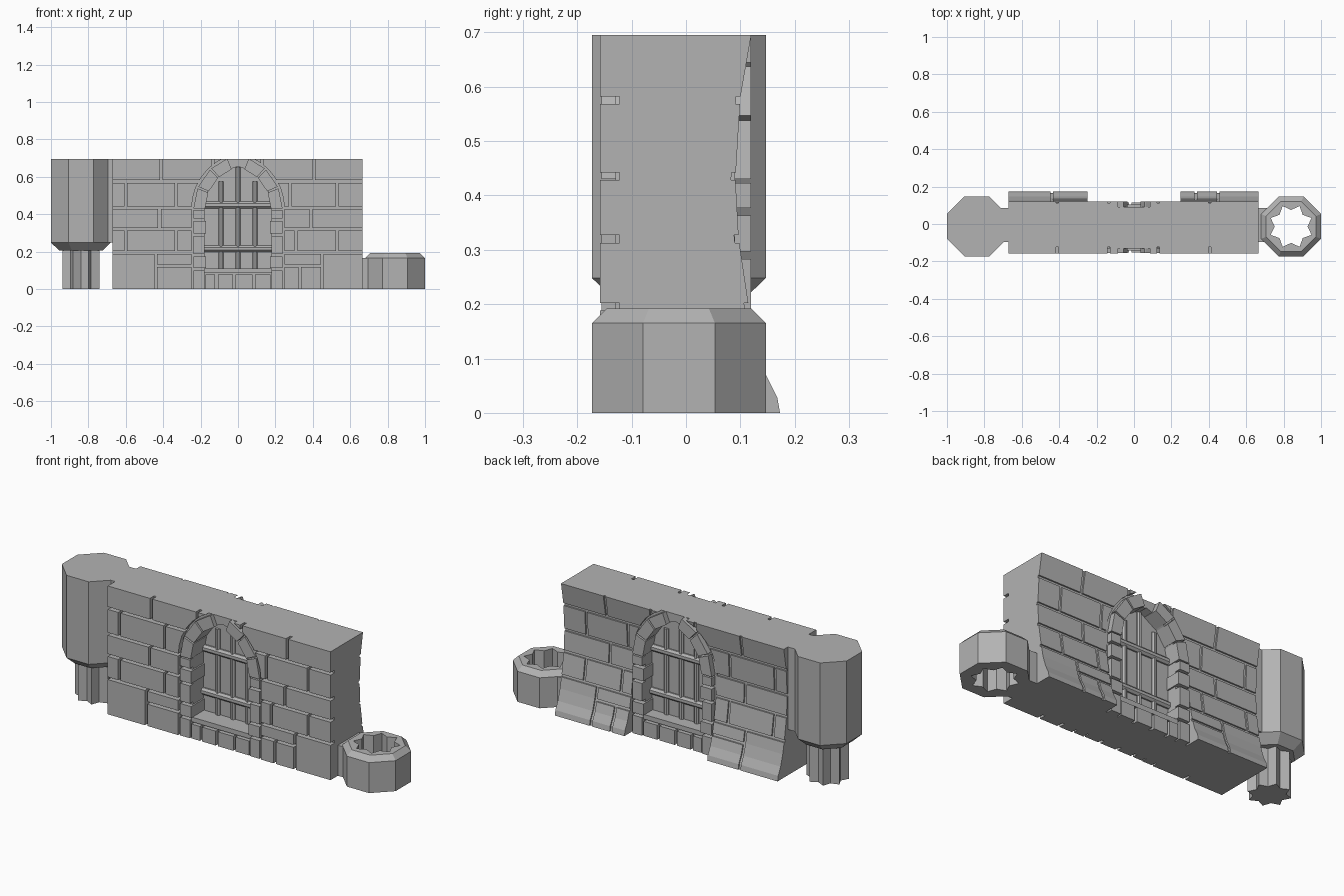
import bpy, bmesh
from math import sin, cos, pi, radians
from mathutils import Vector

if "Cube" in bpy.data.objects:
    bpy.data.objects.remove(bpy.data.objects["Cube"])

stone = bpy.data.materials.new("grey_stone")
stone.use_nodes = True
GREY = (0.45, 0.45, 0.45, 1)
stone.diffuse_color = GREY
stone.node_tree.nodes["Principled BSDF"].inputs["Base Color"].default_value = GREY

TOP, LEFT, RIGHT, FRONT, CORE = 0.695, -0.67, 0.665, -0.158, -0.122
BACK = [(0, .173), (.028, .168), (.07, .147), (.13, .129), (.2, .115),
        (.32, .097), (.43, .091), (.58, .1), (TOP, .12)]
HALF, SPRING, RADIUS, SHIFT, RIM = 0.18, 0.43, 0.2306, 0.0506, 0.068
AXES = {"x": lambda p, t: (t, p[0], p[1]),
        "y": lambda p, t: (p[0], t, p[1]),
        "z": lambda p, t: (p[0], p[1], t)}


def prism(bm, pts, axis, a, b):
    """Extrude a 2D outline along an axis from a to b."""
    lo, hi = ([bm.verts.new(AXES[axis](p, t)) for p in pts] for t in (a, b))
    bm.faces.new(lo)
    bm.faces.new(hi[::-1])
    for i in range(len(pts)):
        j = (i + 1) % len(pts)
        bm.faces.new((lo[i], hi[i], hi[j], lo[j]))


def box(bm, x, y, z):
    prism(bm, [(x[0], z[0]), (x[1], z[0]), (x[1], z[1]), (x[0], z[1])], "y", *y)


def finish(name, bm):
    bmesh.ops.recalc_face_normals(bm, faces=bm.faces[:])
    mesh = bpy.data.meshes.new(name)
    bm.to_mesh(mesh)
    bm.free()
    mesh.materials.append(stone)
    obj = bpy.data.objects.new(name, mesh)
    bpy.context.collection.objects.link(obj)
    return obj


def clip_top(bm):
    bmesh.ops.recalc_face_normals(bm, faces=bm.faces[:])
    geom = bm.verts[:] + bm.edges[:] + bm.faces[:]
    cut = bmesh.ops.bisect_plane(bm, geom=geom, plane_co=(0, 0, TOP),
                                 plane_no=(0, 0, 1), clear_outer=True)
    edges = [e for e in cut["geom_cut"] if isinstance(e, bmesh.types.BMEdge)]
    bmesh.ops.holes_fill(bm, edges=edges, sides=0)


def carve(targets, cutter):
    """Subtract the cutter from each target, then remove it."""
    cutter.hide_render = True
    for obj in targets:
        mod = obj.modifiers.new("carve", "BOOLEAN")
        mod.operation, mod.solver, mod.object = "DIFFERENCE", "EXACT", cutter
        bpy.context.view_layer.update()
        done = obj.evaluated_get(bpy.context.evaluated_depsgraph_get())
        mesh = bpy.data.meshes.new_from_object(done)
        obj.modifiers.clear()
        obj.data = mesh
    bpy.data.objects.remove(cutter)


def back_y(z):
    for (z0, y0), (z1, y1) in zip(BACK, BACK[1:]):
        if z <= z1:
            return y0 + (y1 - y0) * (z - z0) / (z1 - z0)
    return BACK[-1][1]


def wall_piece(bm, x0, x1, z0, z1, front, inset):
    """Slab with a flat front and the curved, flared back."""
    zs = [z0] + [z for z, _ in BACK if z0 < z < z1] + [z1]
    outline = [(front, z1), (front, z0)] + [(back_y(z) - inset, z) for z in zs]
    prism(bm, outline, "x", x0, x1)


def arch(side, degrees, extra):
    a = radians(degrees)
    r = RADIUS + extra
    return (side * (r * cos(a) - SHIFT), SPRING + r * sin(a))


# Wall core and courses of stones
bm = bmesh.new()
wall_piece(bm, LEFT, RIGHT, 0, TOP, CORE, 0.008)
core = finish("wall_core", bm)

COURSES = [
    (0, .195, [LEFT, -.44]), (0, .125, [-.44, -.24, 0]), (.125, .195, [-.44, 0]),
    (0, .125, [0, .33, .45]), (.125, .195, [0, .45]), (0, .195, [.45, RIGHT]),
    (.195, .32, [LEFT, -.6, -.33, 0, .31, .53, RIGHT]),
    (.32, .435, [LEFT, -.42, 0, .39, RIGHT]),
    (.435, .575, [LEFT, -.6, -.33, 0, .28, .53, RIGHT]),
    (.575, TOP, [LEFT, -.41, -.135, .13, .405, RIGHT])]
GAP = 0.007
bm = bmesh.new()
for z0, z1, joints in COURSES:
    for x0, x1 in zip(joints, joints[1:]):
        wall_piece(bm, x0 + GAP * (x0 != LEFT), x1 - GAP * (x1 != RIGHT),
                   z0 + GAP * (z0 > 0), z1 - GAP * (z1 < TOP), FRONT, 0)
bricks = finish("wall_bricks", bm)

# Opening for the pointed window
STEPS = [0, 11, 22, 33, 44, 55, 66, 77.3]
half = [arch(1, d, RIM) for d in STEPS]
half[-1] = (0, half[-1][1])
bm = bmesh.new()
outline = [(half[0][0], -.1)] + half + [(-x, z) for x, z in half[-2::-1]] + [(-half[0][0], -.1)]
prism(bm, outline, "y", -.4, .4)
carve([core, bricks], finish("window_cutter", bm))

# Recessed mortar ring that carries the window surround
bm = bmesh.new()
for side in (-1, 1):
    box(bm, sorted((side * HALF, side * (HALF + RIM))), (-.13, .09), (0, SPRING))
    for d0, d1 in zip(STEPS, STEPS[1:]):
        quad = [arch(side, d0, 0), arch(side, d0, RIM), arch(side, d1, RIM), arch(side, d1, 0)]
        if d1 == STEPS[-1]:
            quad[2], quad[3] = (0, quad[2][1]), (0, quad[3][1])
        prism(bm, quad, "y", -.13, .09)
box(bm, (-HALF, HALF), (-.125, .09), (0, .09))
clip_top(bm)
finish("window_mortar", bm)

# Arch stones and jamb stones
bm = bmesh.new()
THICK = RIM - 0.01
for side in (-1, 1):
    for d0, d1 in ((0, 22), (24, 46), (48, 68)):
        prism(bm, [arch(side, d0, -.004), arch(side, d0, THICK),
                   arch(side, d1, THICK), arch(side, d1, -.004)], "y", -.155, .12)
    jamb = [0, .105, .18, .29, .37, SPRING]
    for i, (z0, z1) in enumerate(zip(jamb, jamb[1:])):
        inner = HALF - (0.008 if i % 2 else 0)
        box(bm, sorted((side * inner, side * (HALF + THICK))), (-.155, .12),
            (z0 + GAP * (z0 > 0), z1 - GAP))
clip_top(bm)
finish("window_surround", bm)

# Sill and the stones below it
bm = bmesh.new()
box(bm, (-HALF, HALF), (-.142, .105), (.085, .11))
finish("window_sill", bm)
bm = bmesh.new()
edges = [-HALF, -.115, -.02, .085, HALF]
for x0, x1 in zip(edges, edges[1:]):
    box(bm, (x0 + GAP, x1 - GAP), (-.152, .115), (0, .078))
finish("sill_stones", bm)

# Window panel with a grid of bars on both faces
bm = bmesh.new()
half = [(HALF, .1)] + [arch(1, d, .004) for d in STEPS]
prism(bm, half + [(-x, z) for x, z in half[::-1]], "y", -.04, .035)
finish("window_panel", bm)


def rod(bm, along_x, centre, y, a, b, r):
    ring = [(r * cos(pi * i / 4 + pi / 8), r * sin(pi * i / 4 + pi / 8)) for i in range(8)]
    if along_x:
        prism(bm, [(y + p, centre + q) for p, q in ring], "x", a, b)
    else:
        prism(bm, [(centre + p, y + q) for p, q in ring], "z", a, b)


bm = bmesh.new()
for y in (-.04, .035):
    for x, z in ((-.09, .575), (0, .65), (.09, .575)):
        rod(bm, False, x, y, .1, z, .014)
    for z in (.215, .45):
        rod(bm, True, z, y, -HALF, HALF, .02)
finish("window_bars", bm)


# Corner posts: an octagonal column with a star peg, and a matching socket
def octagon(x, apothem):
    r = apothem / cos(pi / 8)
    return [(x + r * cos(pi * i / 4 + pi / 8), POST_Y + r * sin(pi * i / 4 + pi / 8)) for i in range(8)]


def star(x, outer, inner):
    return [(x + (inner if i % 2 else outer) * cos(pi * i / 8 + pi / 8),
             POST_Y + (inner if i % 2 else outer) * sin(pi * i / 8 + pi / 8)) for i in range(16)]


def column(name, x, levels):
    bm = bmesh.new()
    rings = [[bm.verts.new((*p, z)) for p in octagon(x, r)] for z, r in levels]
    bm.faces.new(rings[0])
    bm.faces.new(rings[-1])
    for lo, hi in zip(rings, rings[1:]):
        for i in range(8):
            j = (i + 1) % 8
            bm.faces.new((lo[i], lo[j], hi[j], hi[i]))
    return finish(name, bm)


POST_Y, POST_X, POST_R = -0.013, 0.84, 0.16
column("post_column", -POST_X, [(.205, .115), (.248, POST_R), (TOP, POST_R)])
bm = bmesh.new()
prism(bm, star(-POST_X, .107, .078), "z", 0, .22)
finish("post_peg", bm)
socket = column("post_socket", POST_X, [(0, POST_R), (.165, POST_R), (.192, .133)])
bm = bmesh.new()
prism(bm, star(POST_X, .118, .088), "z", -.1, .4)
carve([socket], finish("socket_cutter", bm))

# Necks joining the posts to the wall
for name, x, z in (("column_neck", (-.72, -.66), (.248, TOP)), ("socket_neck", (.655, .712), (0, .165))):
    bm = bmesh.new()
    box(bm, x, (-.095, .085), z)
    finish(name, bm)
